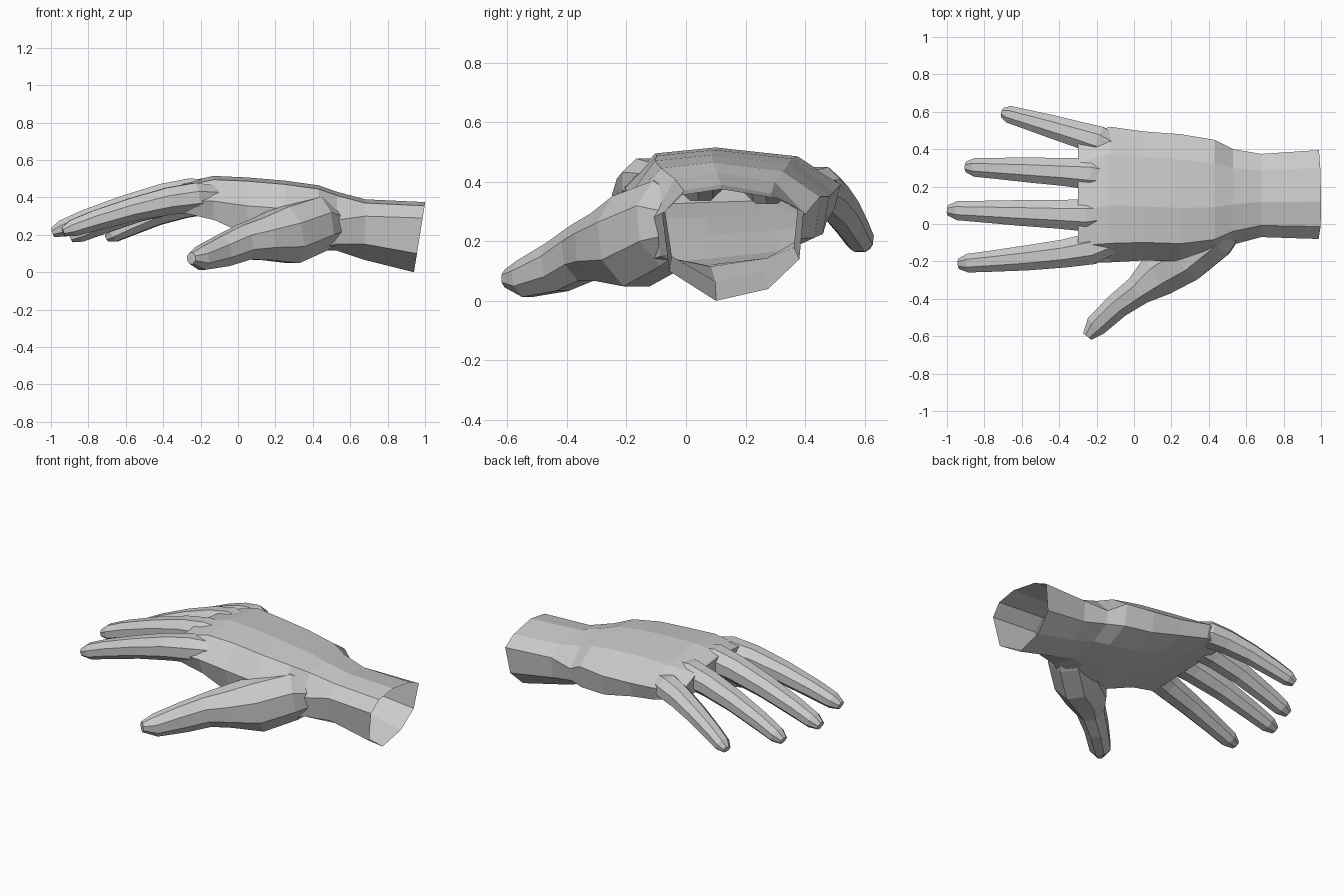
import bpy, bmesh, math
from mathutils import Vector

if "Cube" in bpy.data.objects:
    bpy.data.objects.remove(bpy.data.objects["Cube"])


def loft(name, rings):
    """Closed skin through rings with equal point counts."""
    bm = bmesh.new()
    vs = [[bm.verts.new(p) for p in r] for r in rings]
    n = len(vs[0])
    for a, b in zip(vs, vs[1:]):
        for i in range(n):
            j = (i + 1) % n
            bm.faces.new((a[i], a[j], b[j], b[i]))
    bm.faces.new(vs[0])
    bm.faces.new(vs[-1])
    bmesh.ops.recalc_face_normals(bm, faces=bm.faces)
    me = bpy.data.meshes.new(name)
    bm.to_mesh(me)
    bm.free()
    ob = bpy.data.objects.new(name, me)
    bpy.context.scene.collection.objects.link(ob)
    return ob


def digit(name, path, sides=8):
    """Tube along stations of (centre, half width, half height)."""
    pts = [Vector(p[0]) for p in path]
    k = 1 / math.cos(math.pi / sides)
    rings = []
    for i, (_, w, h) in enumerate(path):
        d = (pts[min(i + 1, len(pts) - 1)] - pts[max(i - 1, 0)]).normalized()
        side = d.cross(Vector((0, 0, 1))).normalized()
        up = side.cross(d)
        angles = [math.tau * (s + 0.5) / sides for s in range(sides)]
        rings.append([pts[i] + side * (w * k * math.cos(a)) + up * (h * k * math.sin(a))
                      for a in angles])
    return loft(name, rings)


def finger(name, root, tip, bow, size):
    """Finger that droops towards its tip; all four share one taper."""
    taper = [(-.25, .05, .05), (.04, .085, .078), (.23, .075, .073), (.5, .067, .062),
             (.77, .056, .054), (.93, .05, .045), (1, .028, .024)]
    a, b = Vector(root), Vector(tip)
    path = []
    for t, w, h in taper:
        u = max(t, 0)
        c = Vector((a.x + (b.x - a.x) * t,
                    a.y + (b.y - a.y) * u ** bow,
                    a.z + (b.z - a.z) * u ** 1.45))
        if t < 0:                    # sink the root into the palm
            c.y += (.15 - c.y) * .22
        path.append((c, w * size, h * size))
    return digit(name, path)


def palm_ring(x, y0, y1, side, top, low, heel):
    """Nine-sided section: thumb side, back, little-finger side, palm."""
    w = y1 - y0
    tilt = .16 if x > .9 else 0      # the wrist is cut at a slant
    yz = [(y0, side), (y0 + .14 * w, top - .02), (y0 + .42 * w, top), (y0 + .8 * w, top - .03),
          (y1, side + .01), (y1 - .03 * w, .6 * low + .14), (y0 + .75 * w, .9 * low + .04),
          (y0 + .38 * w, low), (y0 + .05 * w, heel)]
    return [Vector((x + tilt * (z - .37), y, z)) for y, z in yz]


# palm and wrist, from the cut end to the knuckles
sections = [
    (1, -.08, .395, .29, .375, 0, .1),
    (.68, -.07, .375, .3, .39, .065, .15),
    (.53, -.11, .4, .28, .43, .115, .15),
    (.43, -.17, .45, .34, .465, .12, .13),
    (.25, -.2, .48, .34, .49, .14, .12),
    (.05, -.195, .495, .355, .507, .22, .2),
    (-.13, -.205, .52, .38, .515, .28, .28),
    (-.3, -.21, .46, .385, .48, .33, .32),
]
hand = loft("hand", [palm_ring(*s) for s in sections])

# fingers
parts = [
    finger("index_finger", (-.2, -.118, .402), (-.935, -.213, .217), .6, 1),
    finger("middle_finger", (-.22, .045, .425), (-.992, .073, .212), 1, 1.02),
    finger("ring_finger", (-.2, .265, .412), (-.895, .305, .182), .8, 1),
    finger("little_finger", (-.17, .438, .38), (-.7, .595, .183), .95, .92),
]

# thumb
parts.append(digit("thumb", [
    ((.6, .05, .26), .04, .05), ((.43, -.055, .26), .13, .145), ((.27, -.185, .2), .13, .155),
    ((.13, -.27, .18), .12, .115), ((.03, -.35, .16), .08, .095), ((-.08, -.43, .115), .068, .085),
    ((-.2, -.54, .075), .06, .063), ((-.25, -.602, .075), .028, .03)]))

# weld everything into one skin
for part in parts:
    mod = hand.modifiers.new(part.name, 'BOOLEAN')
    mod.operation = 'UNION'
    mod.solver = 'EXACT'
    mod.object = part
deps = bpy.context.evaluated_depsgraph_get()
skin = bpy.data.meshes.new_from_object(hand.evaluated_get(deps))
hand.modifiers.clear()
hand.data = skin
for part in parts:
    bpy.data.objects.remove(part)

# open wrist end
bm = bmesh.new()
bm.from_mesh(skin)
caps = [f for f in bm.faces if f.calc_center_median().x > .9 and f.normal.x > .9]
bmesh.ops.delete(bm, geom=caps, context='FACES')
bm.to_mesh(skin)
bm.free()
